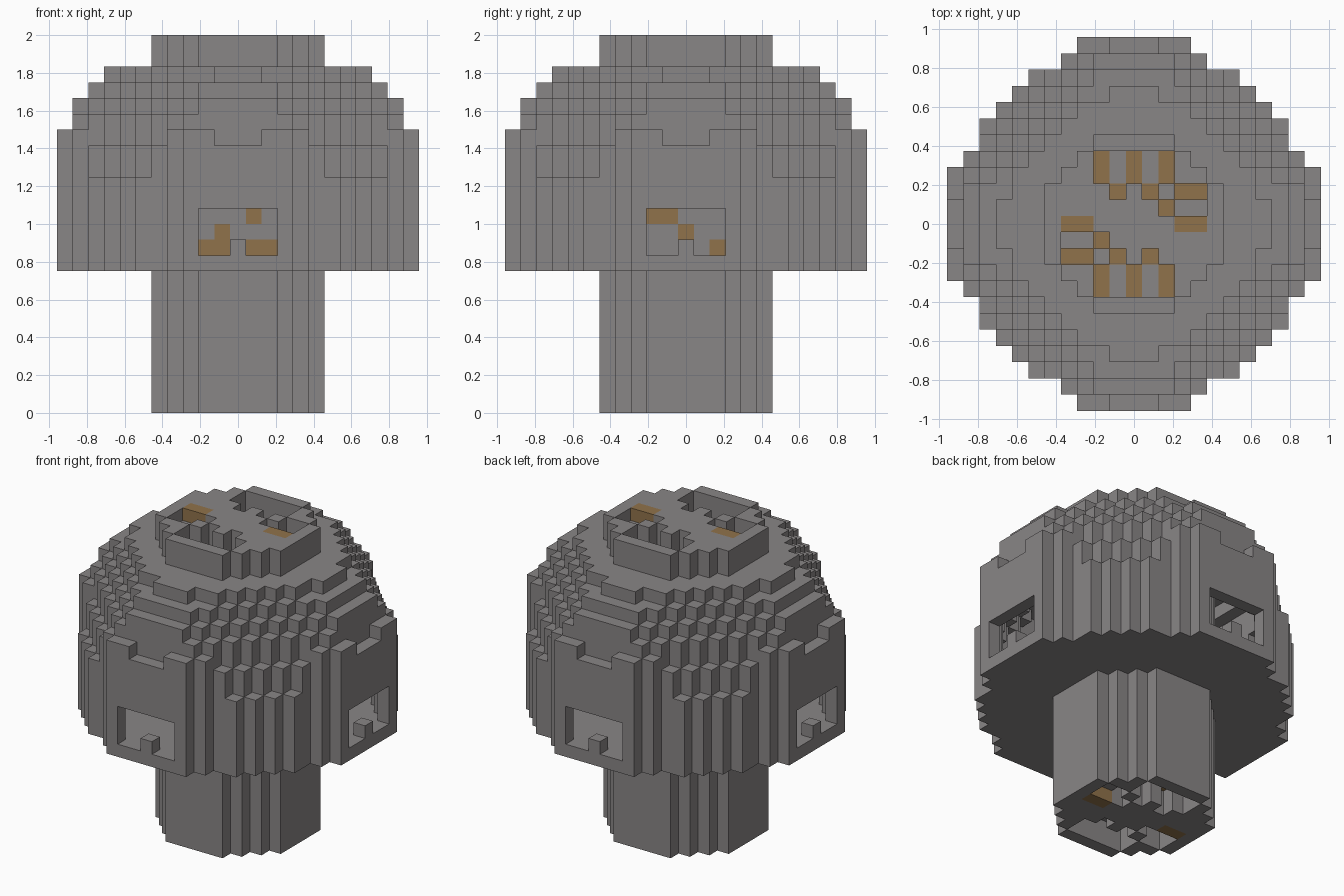
import bpy
import bmesh
from mathutils import Vector

UNIT = 2 / 24   # edge of one block
TOP = 24        # model height in blocks
CAP_BASE = 9

cube = bpy.data.objects.get("Cube")
if cube:
    bpy.data.objects.remove(cube, do_unlink=True)


def material(name, color):
    mat = bpy.data.materials.new(name)
    mat.use_nodes = True
    mat.diffuse_color = (*color, 1)
    mat.node_tree.nodes["Principled BSDF"].inputs["Base Color"].default_value = (*color, 1)
    return mat


GREY = material("stone grey", (0.25, 0.236, 0.238))
BROWN = material("ochre brown", (0.28, 0.17, 0.07))


def layer(widths, z0, z1):
    """Blocks of a symmetric layer; widths[r] is the half width of row r."""
    return {(x, y, z) for r, w in enumerate(widths) for x in range(-w, w + 1)
            for y in (-r, r) for z in range(z0, z1)}


def four_sides(x, y, z):
    return {(x, y, z), (-x, -y, z), (y, -x, z), (-y, x, z)}


def inside_turn(x, y):
    return {(x, y), (-x, -y)}


# Column: stem, inner core and crown in one piece
column = layer([5, 5, 5, 4, 3, 2], 0, TOP)

# Cap: stepped dome, each tier narrower than the one below
cap = layer([10] * 5 + [9, 9, 8, 7, 6, 4], CAP_BASE, 15)
cap |= layer([10] * 5 + [9, 8, 7, 6, 5, 4], 15, 17)
cap |= layer([10] * 5 + [8, 7, 6, 5, 4, 4], 17, 18)
cap |= layer([10] * 4 + [9, 8, 7, 6, 5, 4, 3], 18, 19)
cap |= layer([10, 10, 10, 9, 8, 7, 6, 5, 4, 3, 2], 19, 20)
cap |= layer([9, 9, 9, 8, 7, 6, 5, 4, 3, 2], 20, 21)
cap |= layer([8, 8, 7, 7, 6, 5, 4, 3, 1], 21, 22)

# Side panels with two raised tabs on each
for x in range(-3, 4):
    for z in range(CAP_BASE, 18 if abs(x) > 1 else 17):
        cap |= four_sides(x, -11, z)

# Hollow the cap, leaving a shell one block thick
STEPS = [(1, 0, 0), (-1, 0, 0), (0, 1, 0), (0, -1, 0), (0, 0, 1), (0, 0, -1)]


def beside(c, d):
    return (c[0] + d[0], c[1] + d[1], c[2] + d[2])


cap -= column
whole = cap | column
cap -= {c for c in cap if all(beside(c, d) in whole for d in STEPS)}

# Windows, each with one sill block
sills = four_sides(0, -11, 10)
for x in range(-2, 3):
    for z in range(10, 13):
        cap -= four_sides(x, -11, z)

# Wells in the crown and, mirrored, in the foot of the stem
depth = {(x, y): 2 for x in range(-2, 3) for y in (3, 4)}
depth.update({(1, 2): 2, (-1, 2): 2, (2, 1): 2})
depth.update({(x, y): y for x in (3, 4) for y in (0, 1, 2)})
brown_columns = set()
for (x, y), deep in depth.items():
    painted = (x % 2 == 0) if y > 2 else not (x > 2 and y == 1)
    for a, b in inside_turn(x, y):
        if painted:
            brown_columns.add((a, b))
        for k in range(deep):
            column -= {(a, b, TOP - 1 - k), (a, b, k)}

# Brown squares on the core behind the windows: (sideways, height)
FRONT_MARKS = {(1, 12), (-1, 11), (-2, 10), (-1, 10), (1, 10), (2, 10)}
SIDE_MARKS = {(-2, 12), (-1, 12), (0, 11), (2, 10)}


def column_paint(c, d):
    x, y, z = c
    if d[1] and abs(y) == 5:
        return (-d[1] * x, z) in FRONT_MARKS
    if d[0] and abs(x) == 5:
        return (d[0] * y, z) in SIDE_MARKS
    return (x, y) in brown_columns and (z < 3 or z > TOP - 4)


def build(name, blocks, solid, paint=lambda c, d: False):
    bm = bmesh.new()
    corners = {}

    def corner(p):
        key = tuple(round(v * 2) for v in p)
        if key not in corners:
            corners[key] = bm.verts.new(p * UNIT)
        return corners[key]

    for c in sorted(blocks):
        middle = Vector(c) + Vector((0, 0, 0.5))
        for d in STEPS:
            if beside(c, d) in solid:
                continue
            n = Vector(d)
            u = Vector((d[1], d[2], d[0]))
            v = n.cross(u)
            ring = [corner(middle + (n + u * s + v * t) / 2)
                    for s, t in ((1, 1), (-1, 1), (-1, -1), (1, -1))]
            face = bm.faces.new(ring)
            face.material_index = int(paint(c, d))
    mesh = bpy.data.meshes.new(name)
    mesh.materials.append(GREY)
    mesh.materials.append(BROWN)
    bm.to_mesh(mesh)
    bm.free()
    bpy.context.scene.collection.objects.link(bpy.data.objects.new(name, mesh))


solid = cap | column | sills
build("cap", cap, solid)
build("column", column, solid, column_paint)
build("window_sill_blocks", sills, solid)
